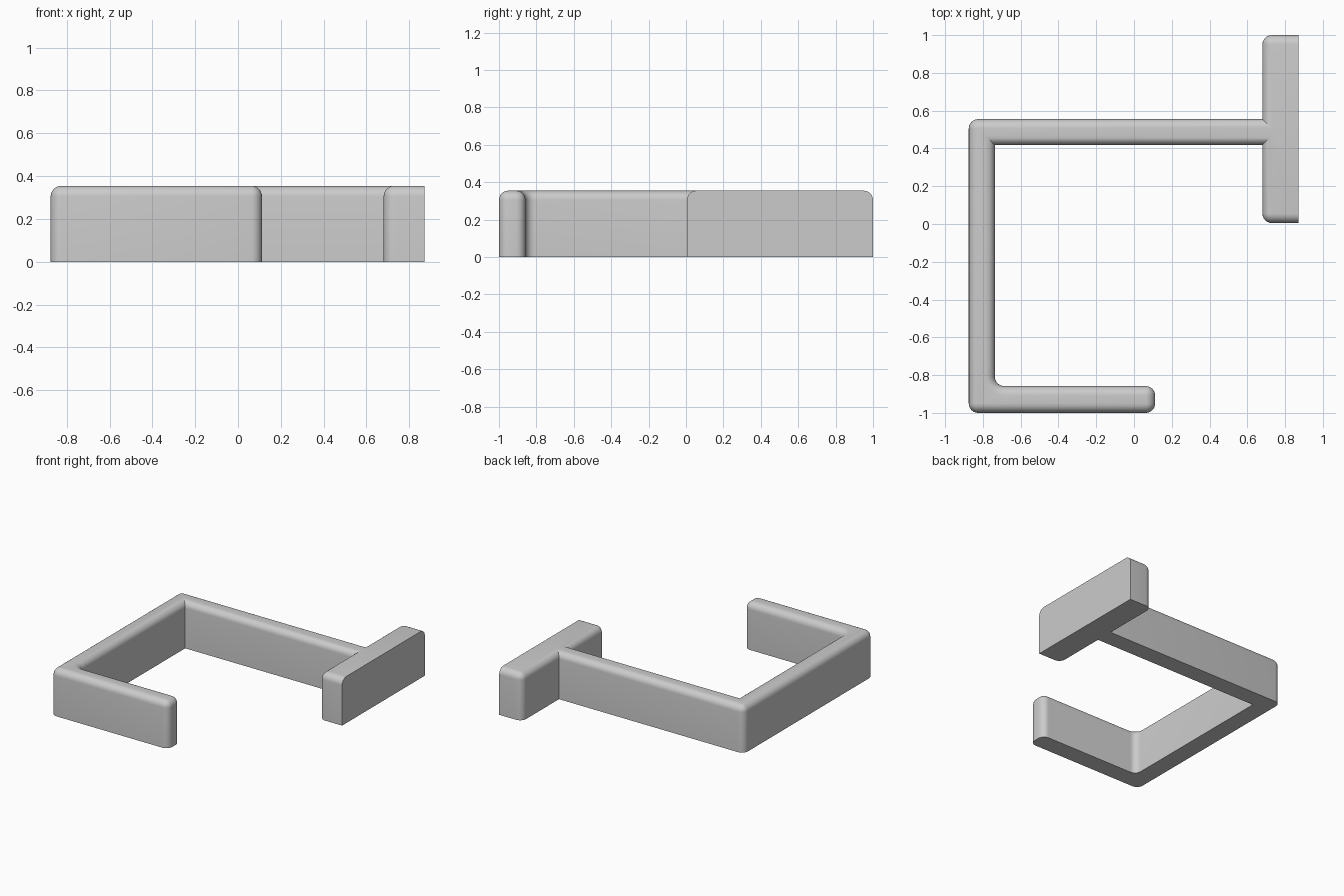
import bpy, bmesh, math
from mathutils import Vector

if "Cube" in bpy.data.objects:
    bpy.data.objects.remove(bpy.data.objects["Cube"])

H, R = 0.355, 0.05      # height, edge radius
ARC, STEPS = 6, 6       # segments in corners and in the top rounding

# Counter-clockwise outline: x, y, rounded corner?
OUTLINE = [
    (-0.875, -1.0, 1), (0.112, -1.0, 1), (0.112, -0.858, 1), (-0.737, -0.858, 1),
    (-0.737, 0.418, 0), (0.68, 0.418, 0), (0.68, 0.005, 1), (0.872, 0.005, 0),
    (0.872, 1.0, 0), (0.68, 1.0, 1), (0.68, 0.555, 0), (-0.875, 0.555, 1),
]


def ring(d):
    """Outline moved inward by d, except along the flat mounting face."""
    pts, n = [], len(OUTLINE)
    for i, (x, y, rounded) in enumerate(OUTLINE):
        p = Vector((x, y))
        a = (p - Vector(OUTLINE[i - 1][:2])).normalized()
        b = (Vector(OUTLINE[(i + 1) % n][:2]) - p).normalized()
        na, nb = Vector((-a.y, a.x)), Vector((-b.y, b.x))   # inward normals
        if not rounded:
            da = 0 if na.x < -0.5 and x > 0.8 else d
            db = 0 if nb.x < -0.5 and x > 0.8 else d
            pts.append(p + na * da + nb * db)
            continue
        s = 1 if a.cross(b) > 0 else -1                     # convex or concave
        centre = p + (na + nb) * R * s
        for k in range(ARC + 1):
            t = k / ARC * math.pi / 2
            pts.append(centre - (na * math.cos(t) + nb * math.sin(t)) * s * (R - s * d))
    return pts


# Bracket wall: straight sides, then a rounded top edge
levels = [(0, 0)]
for k in range(STEPS + 1):
    t = k / STEPS * math.pi / 2
    levels.append((R * (1 - math.cos(t)), H - R + R * math.sin(t)))

bm = bmesh.new()
rings = [[bm.verts.new((p.x, p.y, z)) for p in ring(d)] for d, z in levels]
for lo, hi in zip(rings, rings[1:]):
    for i in range(len(lo)):
        j = (i + 1) % len(lo)
        bm.faces.new((lo[i], lo[j], hi[j], hi[i]))
bm.faces.new(rings[-1])
bm.faces.new(rings[0][::-1])
bmesh.ops.remove_doubles(bm, verts=bm.verts, dist=1e-5)
bmesh.ops.triangulate(bm, faces=[f for f in bm.faces if len(f.verts) > 4])
bmesh.ops.recalc_face_normals(bm, faces=bm.faces)

mesh = bpy.data.meshes.new("hook_bracket")
bm.to_mesh(mesh)
bm.free()
bracket = bpy.data.objects.new("hook_bracket", mesh)
bpy.context.collection.objects.link(bracket)

grey = bpy.data.materials.new("light grey")
grey.diffuse_color = (0.6, 0.6, 0.6, 1)
grey.use_nodes = True
grey.node_tree.nodes["Principled BSDF"].inputs["Base Color"].default_value = grey.diffuse_color
mesh.materials.append(grey)

bpy.context.view_layer.objects.active = bracket
bracket.select_set(True)
bpy.ops.object.shade_smooth_by_angle(angle=math.radians(30))
